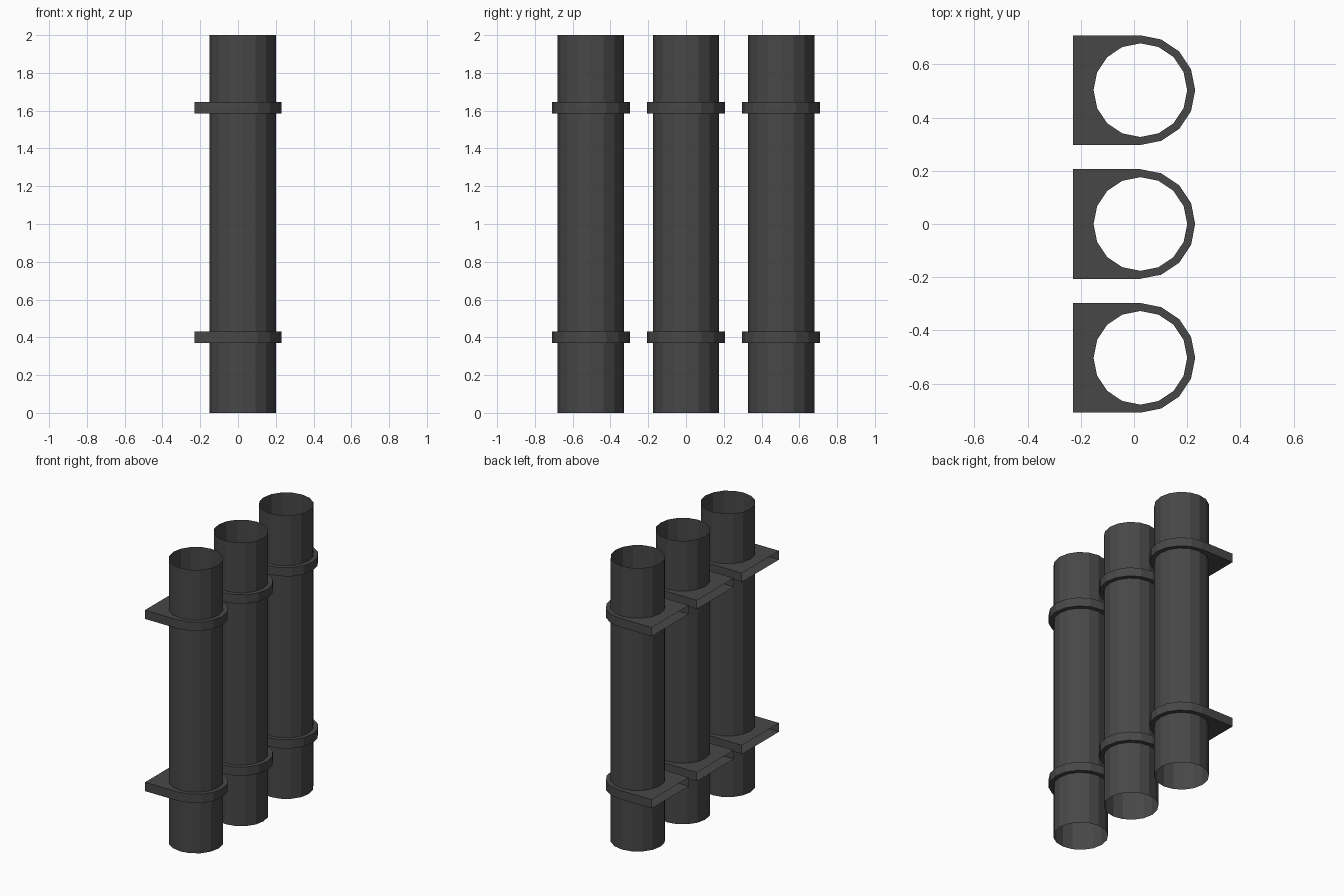
import bpy, bmesh, math

if "Cube" in bpy.data.objects:
    bpy.data.objects.remove(bpy.data.objects["Cube"])

SIDES = 16
CX = 0.024          # pipe axis in x
R_PIPE = 0.176
R_CLAMP = 0.206
BACK = -0.23        # mounting end of the clamps

mat = bpy.data.materials.new("dark grey")
mat.diffuse_color = (0.064, 0.064, 0.064, 1)
mat.use_nodes = True
mat.node_tree.nodes["Principled BSDF"].inputs["Base Color"].default_value = mat.diffuse_color


def make_object(name, bm):
    mesh = bpy.data.meshes.new(name)
    bm.to_mesh(mesh)
    bm.free()
    mesh.materials.append(mat)
    obj = bpy.data.objects.new(name, mesh)
    bpy.context.collection.objects.link(obj)
    return obj


def inner_point(i):
    a = 2 * math.pi * i / SIDES
    return CX + R_PIPE * math.cos(a), R_PIPE * math.sin(a)


def outer_point(i):
    # round at the front half, squared off towards the back
    a = 2 * math.pi * i / SIDES
    c, s = math.cos(a), math.sin(a)
    if c > -1e-6:
        return CX + R_CLAMP * c, R_CLAMP * s
    k = max(abs(c), abs(s))
    return CX + (CX - BACK) * c / k, R_CLAMP * s / k


def ring(bm, func, y, z):
    return [bm.verts.new((func(i)[0], func(i)[1] + y, z)) for i in range(SIDES)]


def pipe(name, y):
    # open-ended tube
    bm = bmesh.new()
    low, high = ring(bm, inner_point, y, 0), ring(bm, inner_point, y, 2)
    for i in range(SIDES):
        j = (i + 1) % SIDES
        bm.faces.new((low[i], low[j], high[j], high[i]))
    make_object(name, bm)


def clamp(name, y, z, h=0.062):
    # hollow bracket, open at its mounting end
    bm = bmesh.new()
    lo_in, hi_in = ring(bm, inner_point, y, z - h / 2), ring(bm, inner_point, y, z + h / 2)
    lo_out, hi_out = ring(bm, outer_point, y, z - h / 2), ring(bm, outer_point, y, z + h / 2)
    for i in range(SIDES):
        j = (i + 1) % SIDES
        bm.faces.new((hi_in[i], hi_out[i], hi_out[j], hi_in[j]))
        bm.faces.new((lo_in[j], lo_out[j], lo_out[i], lo_in[i]))
        if max(lo_out[i].co.x, lo_out[j].co.x) > BACK + 0.001:
            bm.faces.new((lo_out[i], lo_out[j], hi_out[j], hi_out[i]))
    make_object(name, bm)


# three pipes, each with a lower and an upper clamp
for n, y in enumerate((-0.503, 0.0, 0.503), 1):
    pipe(f"pipe_{n}", y)
    clamp(f"lower_clamp_{n}", y, 0.40)
    clamp(f"upper_clamp_{n}", y, 1.615)
